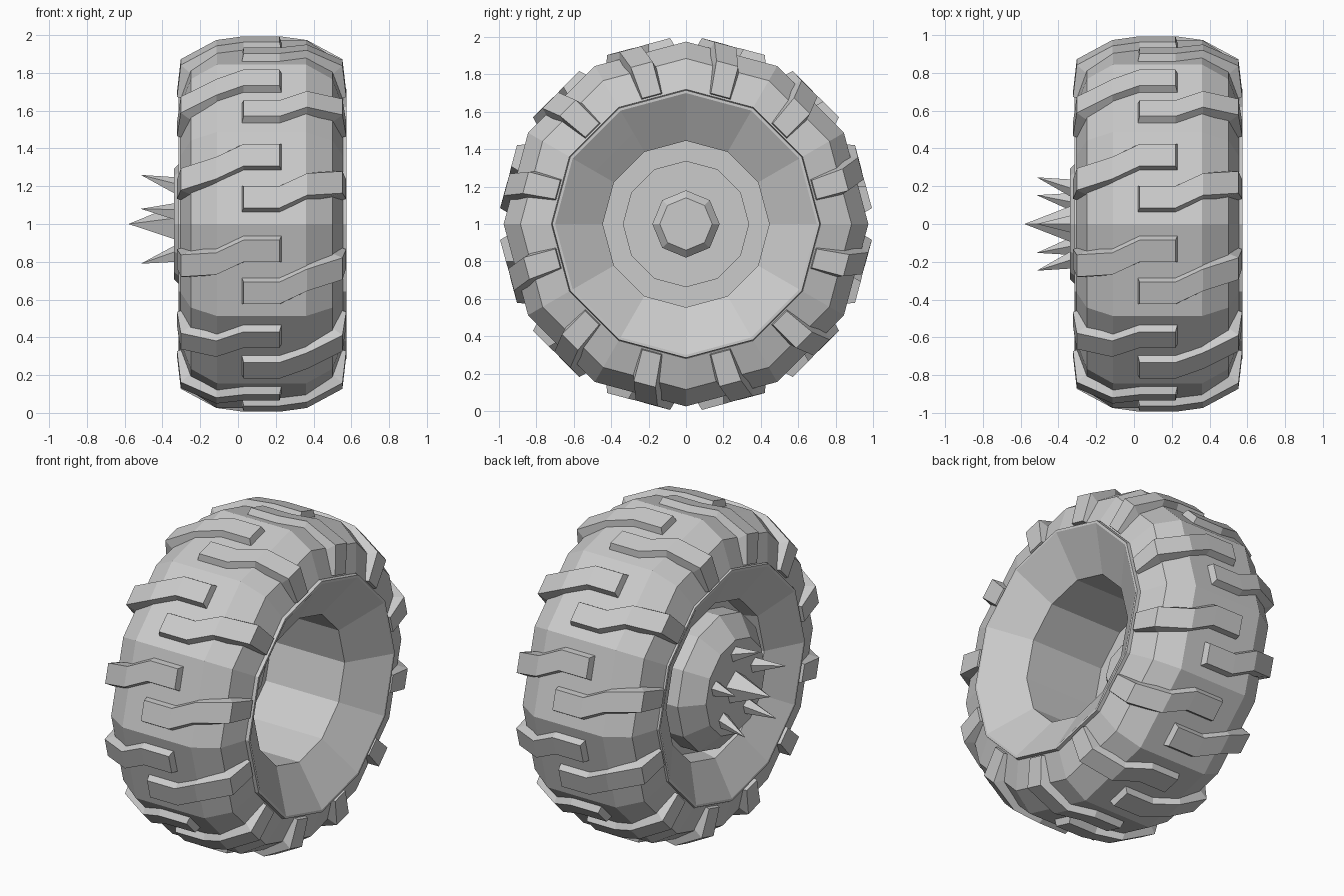
import bpy, bmesh, math
from mathutils import Vector, Matrix

if "Cube" in bpy.data.objects:
    bpy.data.objects.remove(bpy.data.objects["Cube"], do_unlink=True)

grey = bpy.data.materials.new("plain grey")
grey.use_nodes = True
COLOUR = (0.6, 0.6, 0.6, 1)
grey.diffuse_color = COLOUR
grey.node_tree.nodes["Principled BSDF"].inputs["Base Color"].default_value = COLOUR

SIDES = 12
MID = 0.125                      # axial middle of the tyre
STEP = 2 * math.pi / SIDES


def finish(name, bm):
    bmesh.ops.remove_doubles(bm, verts=bm.verts, dist=1e-5)
    bmesh.ops.recalc_face_normals(bm, faces=bm.faces)
    mesh = bpy.data.meshes.new(name)
    bm.to_mesh(mesh)
    bm.free()
    mesh.materials.append(grey)
    ob = bpy.data.objects.new(name, mesh)
    ob.location.z = 1
    bpy.context.collection.objects.link(ob)
    return ob


def lathe(name, profile, sides=SIDES, closed=False):
    """Spin (axial, radius) points around the x axis."""
    bm = bmesh.new()
    vs = [bm.verts.new((x, 0, r)) for x, r in profile]
    pairs = list(zip(vs, vs[1:])) + ([(vs[-1], vs[0])] if closed else [])
    edges = [bm.edges.new(p) for p in pairs]
    bmesh.ops.spin(bm, geom=vs + edges, cent=(0, 0, 0), axis=(1, 0, 0),
                   angle=2 * math.pi, steps=sides, use_duplicate=False)
    return finish(name, bm)


# tyre carcass
half = [(0.235, 0.975), (0.375, 0.885), (0.43, 0.72), (0.36, 0.705)]
lathe("tyre", [(MID - a, r) for a, r in reversed(half)]
      + [(MID + a, r) for a, r in half], closed=True)

# rim: coned barrel on one side, coned recess around a domed hub on the other
lathe("rim", [(-0.13, 0), (-0.13, 0.335), (-0.08, 0.335), (-0.08, 0.445),
              (0.42, 0.445), (0.49, 0.56), (0.575, 0.7), (0.575, 0.715),
              (0.53, 0.72), (-0.28, 0.72), (-0.315, 0.715), (-0.315, 0.7),
              (-0.2, 0.48), (-0.11, 0.46), (-0.11, 0.41), (-0.23, 0.41),
              (-0.34, 0.29), (-0.34, 0)])

# axle boss inside the barrel
lathe("axle_boss", [(-0.14, 0), (-0.14, 0.18), (0.05, 0.18), (0.09, 0.14),
                    (0.09, 0)], sides=8)


# tread lugs: (axial from tyre middle, tangent offset, half width, outer, inner height)
LUG = [(-0.095, -0.115, 0.06, 0.982, 0.92), (0.095, -0.115, 0.06, 0.982, 0.92),
       (0.24, -0.045, 0.06, 0.98, 0.91), (0.428, -0.008, 0.06, 0.885, 0.82),
       (0.448, 0, 0.052, 0.71, 0.69)]


def add_lug(bm, side, turn):
    rings = []
    for i, (a, t, w, top, base) in enumerate(LUG):
        # sink the inner edge into the sidewall, slope the tip and the flanks
        foot = a - (0.08 if i > 2 else 0.015 if i == 0 else 0)
        wide = w + 0.018
        pts = [(a, t - w, top), (a, t + w, top),
               (foot, t + wide, base), (foot, t - wide, base)]
        rings.append([bm.verts.new(turn @ Vector((MID + side * x, -h, side * y)))
                      for x, y, h in pts])
    for p, q in zip(rings, rings[1:]):
        for k in range(4):
            n = (k + 1) % 4
            bm.faces.new((p[k], p[n], q[n], q[k]))
    bm.faces.new(rings[0])
    bm.faces.new(rings[-1])


for name, side in (("left_tread_lugs", 1), ("right_tread_lugs", -1)):
    bm = bmesh.new()
    for k in range(SIDES):
        add_lug(bm, side, Matrix.Rotation((k + 0.5) * STEP, 3, 'X'))
    finish(name, bm)


# hub spikes
def spike(name, base, tip, radius, sides=5):
    bm = bmesh.new()
    ring = []
    for k in range(sides):
        a = 2 * math.pi * k / sides
        ring.append(bm.verts.new(base + radius * Vector((0, math.sin(a), math.cos(a)))))
    apex = bm.verts.new(tip)
    bm.faces.new(ring)
    for k in range(sides):
        bm.faces.new((ring[k], ring[(k + 1) % sides], apex))
    finish(name, bm)


spike("centre_spike", Vector((-0.335, 0, 0)), Vector((-0.58, 0, 0)), 0.1)
for k in range(5):
    a = 2 * math.pi * k / 5
    out = Vector((0, math.sin(a), math.cos(a)))
    spike(f"outer_spike_{k + 1}", Vector((-0.335, 0, 0)) + out * 0.2,
          Vector((-0.515, 0, 0)) + out * 0.26, 0.048)
